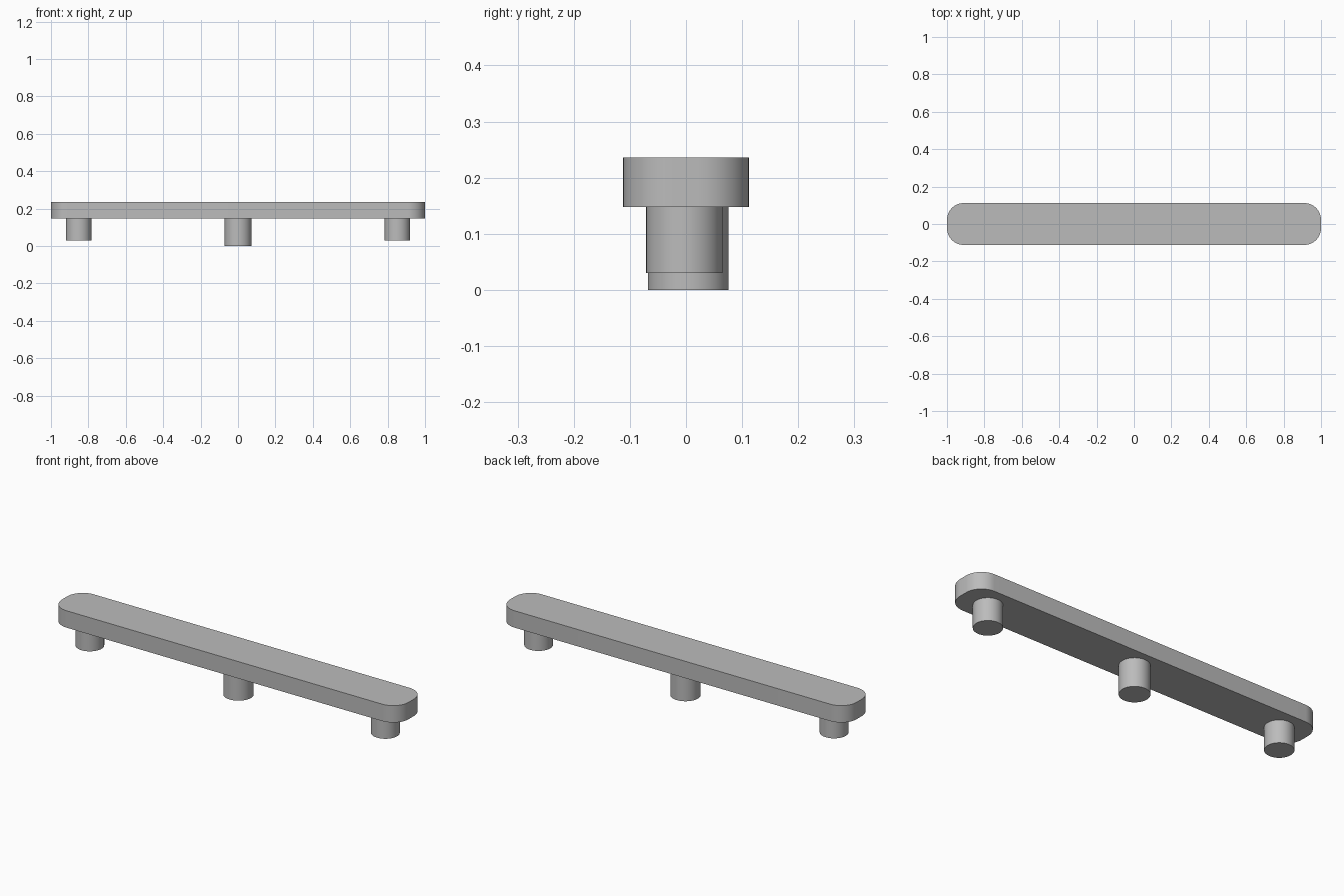
import bpy, bmesh
from math import radians, cos, sin, pi

cube = bpy.data.objects.get("Cube")
if cube:
    bpy.data.objects.remove(cube, do_unlink=True)

grey = bpy.data.materials.new("mid_grey")
grey.use_nodes = True
colour = (0.5, 0.5, 0.5, 1)
grey.diffuse_color = colour
grey.node_tree.nodes["Principled BSDF"].inputs["Base Color"].default_value = colour


def circle_arc(cx, cy, radius, start, sweep, steps):
    angles = [start + sweep * i / steps for i in range(steps + 1)]
    return [(cx + radius * cos(a), cy + radius * sin(a)) for a in angles]


def extruded(name, outline, bottom, top):
    """Closed solid from a flat outline, smooth around its curved sides."""
    bm = bmesh.new()
    base = bm.faces.new([bm.verts.new((x, y, bottom)) for x, y in outline])
    result = bmesh.ops.extrude_face_region(bm, geom=[base], use_keep_orig=True)
    for v in result["geom"]:
        if isinstance(v, bmesh.types.BMVert):
            v.co.z = top
    bmesh.ops.recalc_face_normals(bm, faces=bm.faces)
    mesh = bpy.data.meshes.new(name)
    bm.to_mesh(mesh)
    bm.free()
    mesh.materials.append(grey)
    obj = bpy.data.objects.new(name, mesh)
    bpy.context.collection.objects.link(obj)
    bpy.ops.object.select_all(action="DESELECT")
    obj.select_set(True)
    bpy.context.view_layer.objects.active = obj
    bpy.ops.object.shade_smooth_by_angle(angle=radians(30))
    return obj


# Long bar with rounded corners
half_x, half_y, corner = 1.0, 0.112, 0.09
bar_outline = []
for i, (sx, sy) in enumerate([(1, 1), (-1, 1), (-1, -1), (1, -1)]):
    bar_outline += circle_arc(sx * (half_x - corner), sy * (half_y - corner),
                              corner, i * pi / 2, pi / 2, 12)
bar_bottom = 0.148
extruded("bar", bar_outline, bar_bottom, 0.236)

# Round pegs beneath: two short ones at the ends, a longer one in the middle
for name, x, y, radius, bottom in [("left_peg", 0.852, -0.003, 0.068, 0.03),
                                   ("right_peg", -0.852, -0.003, 0.068, 0.03),
                                   ("middle_peg", 0, 0.004, 0.072, 0)]:
    ring = circle_arc(x, y, radius, 0, 2 * pi, 48)[:-1]
    extruded(name, ring, bottom, bar_bottom)
